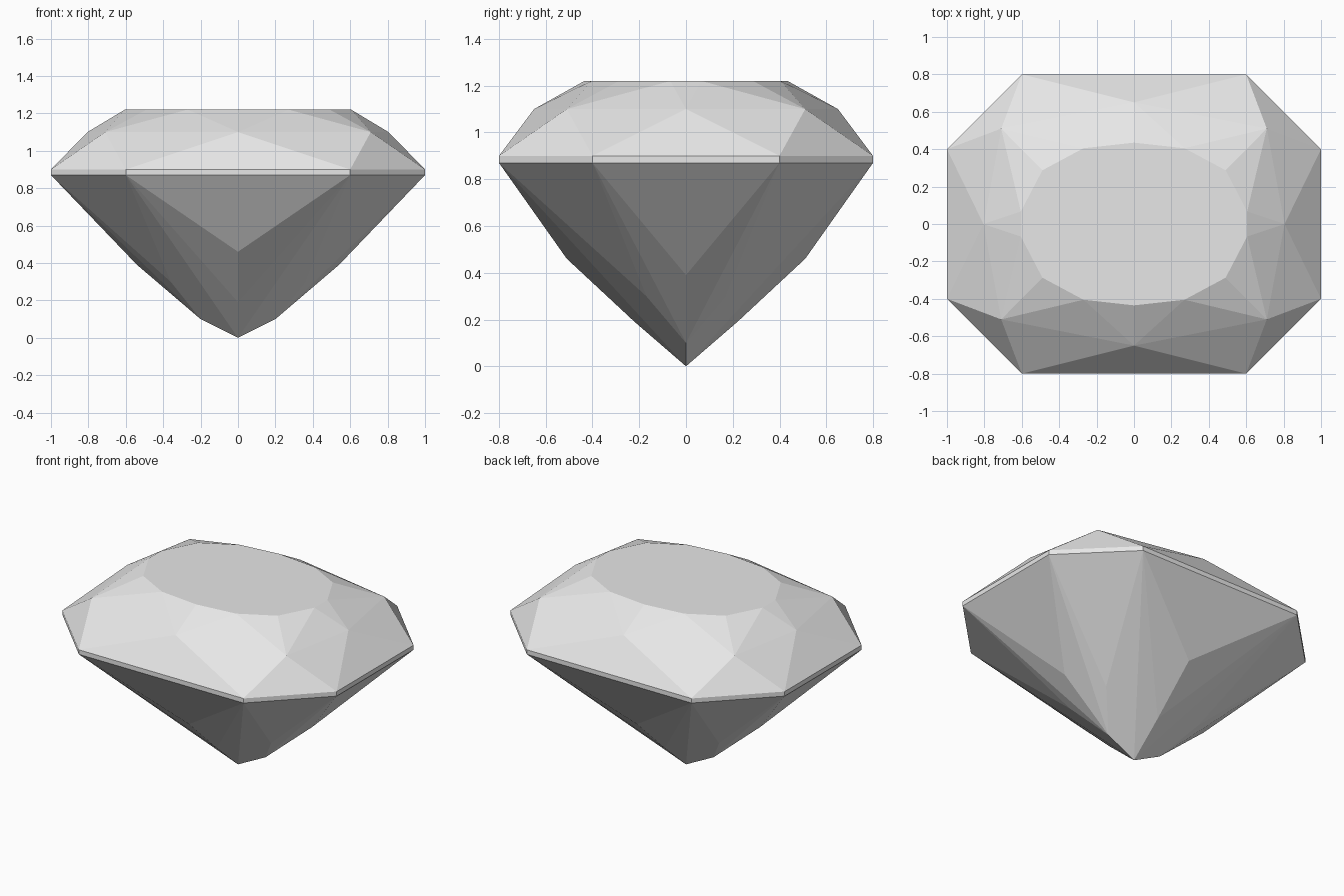
import bpy, bmesh
from mathutils import Vector

default = bpy.data.objects.get("Cube")
if default:
    bpy.data.objects.remove(default, do_unlink=True)

# Single pale grey for the whole stone
stone = bpy.data.materials.new("pale_grey_stone")
stone.use_nodes = True
grey = (0.8, 0.8, 0.8, 1.0)
stone.diffuse_color = grey
stone.node_tree.nodes["Principled BSDF"].inputs["Base Color"].default_value = grey


def mirrored(points):
    """Reflect quarter points across both vertical planes, without repeats."""
    return {(sx * x + 0.0, sy * y + 0.0, z) for x, y, z in points
            for sx in (1, -1) for sy in (1, -1)}


def facet_part(name, quarter, open_top=False, open_bottom=False):
    """Convex faceted shell through the mirrored points, with open caps."""
    bm = bmesh.new()
    for p in sorted(mirrored(quarter)):
        bm.verts.new(p)
    bmesh.ops.convex_hull(bm, input=bm.verts[:])
    bmesh.ops.recalc_face_normals(bm, faces=bm.faces[:])
    caps = [f for f in bm.faces if (open_top and f.normal.z > 0.999)
            or (open_bottom and f.normal.z < -0.999)]
    bmesh.ops.delete(bm, geom=caps, context='FACES')
    bmesh.ops.dissolve_limit(bm, angle_limit=0.01,
                             verts=bm.verts[:], edges=bm.edges[:])
    mesh = bpy.data.meshes.new(name)
    bm.to_mesh(mesh)
    bm.free()
    mesh.materials.append(stone)
    obj = bpy.data.objects.new(name, mesh)
    bpy.context.collection.objects.link(obj)
    return obj


def outline(z):
    """Quarter of the eight-sided girdle outline."""
    return [(0.6, 0.8, z), (1.0, 0.4, z)]


low, high, star, table = 0.87, 0.90, 1.10, 1.22

# Crown: girdle edge, star points, flat table
crown = outline(high)
crown += [(0, 0.65, star), (0.71, 0.51, star), (0.805, 0, star)]
crown += [(0, 0.435, table), (0.27, 0.405, table),
          (0.49, 0.287, table), (0.605, 0.067, table)]
facet_part("crown", crown, open_bottom=True)

# Girdle: thin vertical band
facet_part("girdle", outline(low) + outline(high), open_top=True, open_bottom=True)

# Pavilion: lower facets meeting at the point
pavilion = outline(low)
pavilion += [(0, 0.51, 0.46), (0.54, 0, 0.39), (0.36, 0.17, 0.30)]
pavilion += [(0, 0.22, 0.19), (0.2, 0, 0.10), (0, 0, 0)]
facet_part("pavilion", pavilion, open_top=True)
